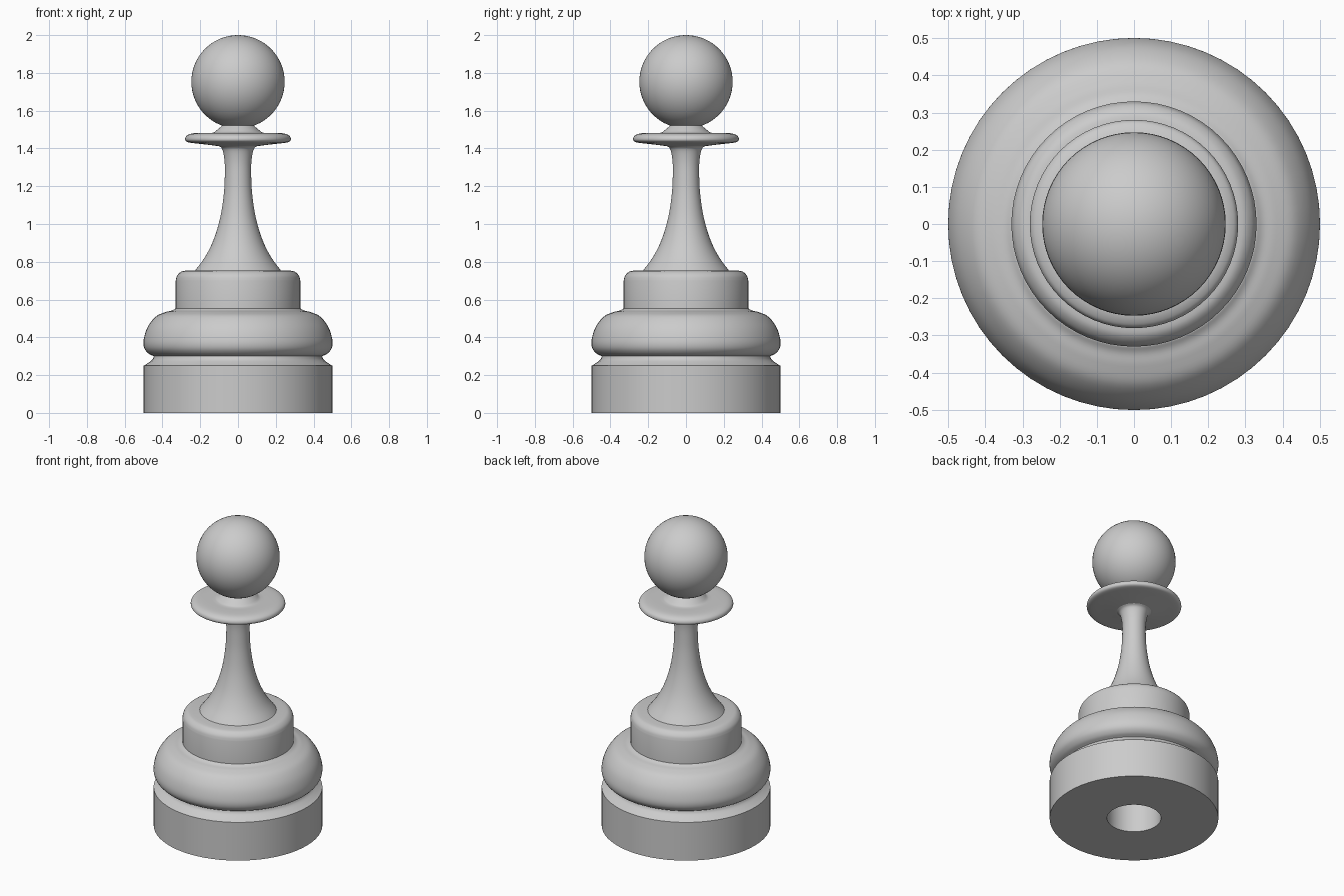
import bpy, bmesh, math
from mathutils import Vector

SEGMENTS = 64

cube = bpy.data.objects.get("Cube")
if cube:
    bpy.data.objects.remove(cube, do_unlink=True)

grey = bpy.data.materials.new("plain_grey")
grey.use_nodes = True
colour = (0.6, 0.6, 0.6, 1)
grey.diffuse_color = colour
grey.node_tree.nodes["Principled BSDF"].inputs["Base Color"].default_value = colour


def curve(points, steps=5):
    """Smooth (radius, height) path through the points."""
    p = [Vector(q) for q in points]
    p = [2 * p[0] - p[1]] + p + [2 * p[-1] - p[-2]]
    path = []
    for a, b, c, d in zip(p, p[1:], p[2:], p[3:]):
        for i in range(steps):
            t = i / steps
            path.append(0.5 * (2 * b + (c - a) * t + (2 * a - 5 * b + 4 * c - d) * t**2
                               + (3 * b - a - 3 * c + d) * t**3))
    return [tuple(q) for q in path] + [tuple(points[-1])]


def finish(obj):
    obj.data.materials.append(grey)
    bpy.ops.object.select_all(action="DESELECT")
    obj.select_set(True)
    bpy.context.view_layer.objects.active = obj
    bpy.ops.object.shade_smooth_by_angle(angle=math.radians(35))


def lathe(name, profile):
    """Spin a profile, listed from the bottom up its outside, around z."""
    bm = bmesh.new()
    verts = [bm.verts.new((r, 0, z)) for r, z in profile]
    edges = [bm.edges.new(pair) for pair in zip(verts, verts[1:])]
    bmesh.ops.spin(bm, geom=verts + edges, axis=(0, 0, 1), cent=(0, 0, 0),
                   angle=math.tau, steps=SEGMENTS, use_duplicate=False)
    bmesh.ops.remove_doubles(bm, verts=bm.verts, dist=0.0001)
    bmesh.ops.recalc_face_normals(bm, faces=bm.faces)
    mesh = bpy.data.meshes.new(name)
    bm.to_mesh(mesh)
    bm.free()
    obj = bpy.data.objects.new(name, mesh)
    bpy.context.collection.objects.link(obj)
    finish(obj)


# Base drum with a blind hole underneath
lathe("base", [(0, 0.4), (0.16, 0.4), (0.16, 0), (0.5, 0), (0.5, 0.25), (0.49, 0.255)]
      + curve([(0.49, 0.255), (0.455, 0.28), (0.445, 0.3)], 3)[1:] + [(0, 0.3)])

# Rounded cushion above the groove
lathe("cushion", [(0, 0.295), (0.445, 0.295)]
      + curve([(0.445, 0.3), (0.475, 0.315), (0.497, 0.345), (0.499, 0.39), (0.478, 0.455),
               (0.435, 0.51), (0.385, 0.533), (0.35, 0.542), (0.33, 0.553)]) + [(0, 0.553)])

# Drum with a rounded top edge
lathe("drum", [(0, 0.54), (0.33, 0.54), (0.33, 0.7)]
      + curve([(0.33, 0.7), (0.322, 0.727), (0.3, 0.748), (0.27, 0.754)], 4)[1:] + [(0, 0.754)])

# Slender stem flaring at both ends
lathe("stem", [(0, 0.75)]
      + curve([(0.23, 0.75), (0.175, 0.825), (0.13, 0.915), (0.095, 1.03), (0.076, 1.15),
               (0.07, 1.25), (0.071, 1.33), (0.083, 1.395), (0.105, 1.415)]) + [(0, 1.43)])

# Thin disc collar with a small neck ring
lathe("collar", [(0, 1.412)]
      + curve([(0.1, 1.412), (0.18, 1.422), (0.25, 1.43), (0.275, 1.438), (0.28, 1.453),
               (0.268, 1.47), (0.23, 1.481), (0.135, 1.483)])
      + curve([(0.125, 1.486), (0.1, 1.507), (0.08, 1.525), (0.07, 1.55)], 3) + [(0, 1.55)])

# Ball head
bpy.ops.mesh.primitive_uv_sphere_add(segments=SEGMENTS, ring_count=32, radius=0.247,
                                     location=(0, 0, 1.753))
head = bpy.context.object
head.name = "head"
finish(head)
